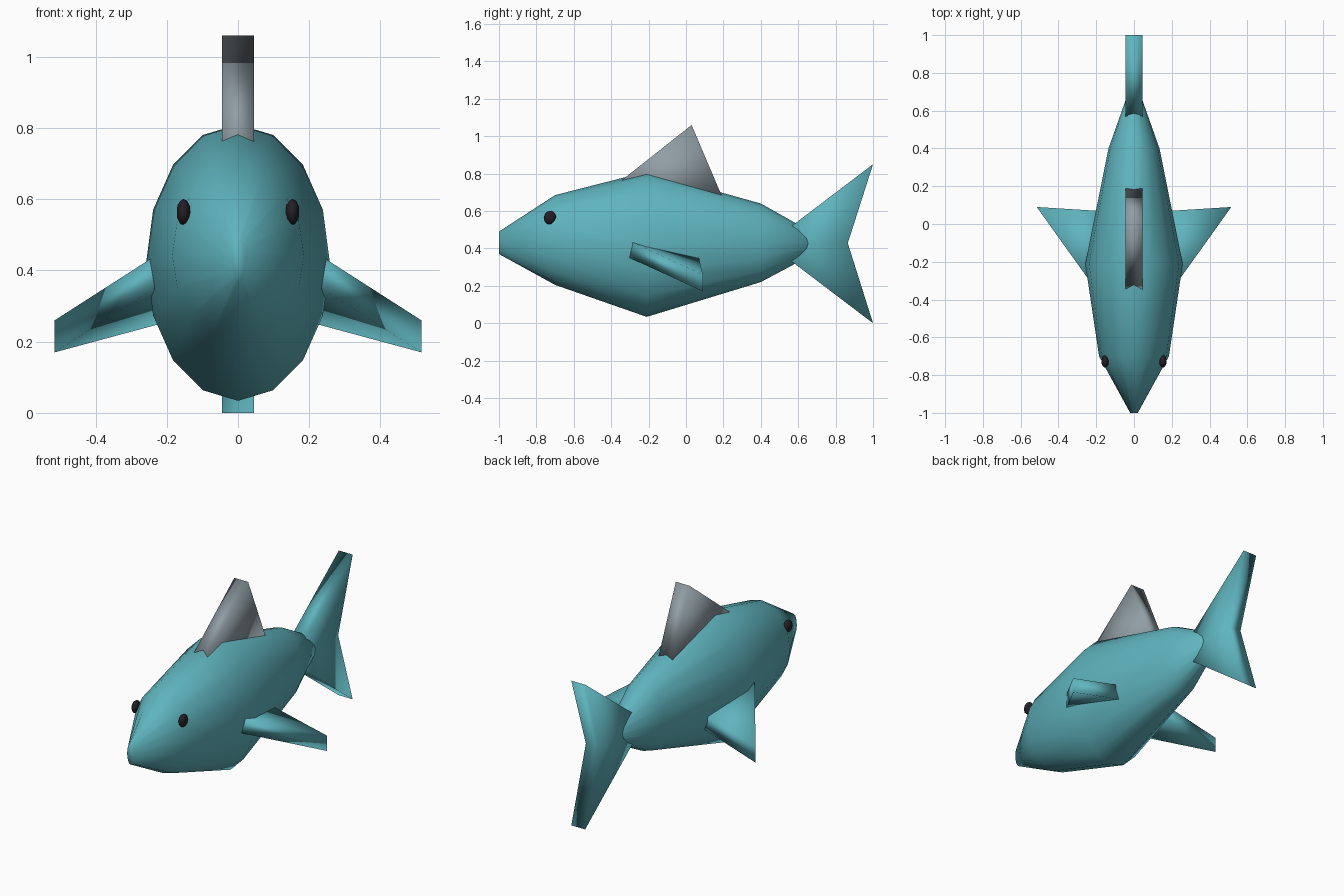
import bpy, bmesh
from math import sin, cos, tau
from mathutils import Matrix, Vector

if "Cube" in bpy.data.objects:
    bpy.data.objects.remove(bpy.data.objects["Cube"])


def material(name, color):
    m = bpy.data.materials.new(name)
    m.use_nodes = True
    m.diffuse_color = (*color, 1)
    bsdf = m.node_tree.nodes["Principled BSDF"]
    bsdf.inputs["Base Color"].default_value = (*color, 1)
    bsdf.inputs["Roughness"].default_value = 0.6
    return m


TEAL = material("teal skin", (0.115, 0.456, 0.515))
GREY = material("grey fin", (0.283, 0.342, 0.376))
BLACK = material("eye black", (0.017, 0.014, 0.019))


def finish(bm, name, mat):
    bmesh.ops.recalc_face_normals(bm, faces=bm.faces)
    for f in bm.faces:
        f.smooth = True
    mesh = bpy.data.meshes.new(name)
    bm.to_mesh(mesh)
    bm.free()
    mesh.materials.append(mat)
    obj = bpy.data.objects.new(name, mesh)
    bpy.context.collection.objects.link(obj)
    return obj


def prism(name, mat, corners, offset):
    """Extrude a flat outline along an offset."""
    bm = bmesh.new()
    a = [bm.verts.new(c) for c in corners]
    b = [bm.verts.new(Vector(c) + Vector(offset)) for c in corners]
    n = len(a)
    for i in range(n):
        j = (i + 1) % n
        bm.faces.new((a[i], a[j], b[j], b[i]))
    caps = [bm.faces.new(a), bm.faces.new(b[::-1])]
    bmesh.ops.triangulate(bm, faces=caps)
    return finish(bm, name, mat)


def upright_fin(name, mat, outline, half=0.045):
    return prism(name, mat, [(-half, y, z) for y, z in outline], (2 * half, 0, 0))


# Body: elliptical rings as (y, centre z, half width, half height)
SIDES = 16
STATIONS = [
    (-1.0, 0.43, 0.02, 0.06),
    (-0.7, 0.445, 0.185, 0.24),
    (-0.21, 0.422, 0.258, 0.388),
    (0.4, 0.43, 0.135, 0.21),
    (0.75, 0.425, 0.011, 0.018),
]
bm = bmesh.new()
rings = [[bm.verts.new((rx * sin(tau * i / SIDES), y, cz + rz * cos(tau * i / SIDES)))
          for i in range(SIDES)] for y, cz, rx, rz in STATIONS]
for r, s in zip(rings, rings[1:]):
    for i in range(SIDES):
        j = (i + 1) % SIDES
        bm.faces.new((r[i], r[j], s[j], s[i]))
bm.faces.new(rings[0])
bm.faces.new(rings[-1])
finish(bm, "body", TEAL)

# Upright fins
upright_fin("dorsal_fin", GREY, [(-0.45, 0.68), (0.03, 1.06), (0.2, 0.66)])
upright_fin("tail_fin", TEAL, [(0.44, 0.425), (1, 0.85), (0.865, 0.428), (1, 0.0)])

# Paired side fins and eyes
for side, s in (("left", 1), ("right", -1)):
    prism(side + "_side_fin", TEAL,
          [(s * 0.15, -0.42, 0.494), (s * 0.515, 0.09, 0.26), (s * 0.1, 0.064, 0.372)],
          (0, 0, -0.09))
    bm = bmesh.new()
    bmesh.ops.create_icosphere(bm, subdivisions=2, radius=1)
    bmesh.ops.transform(
        bm, verts=bm.verts,
        matrix=Matrix.Translation((s * 0.153, -0.727, 0.564))
        @ Matrix.Diagonal((0.02, 0.034, 0.037, 1)))
    finish(bm, side + "_eye", BLACK)
